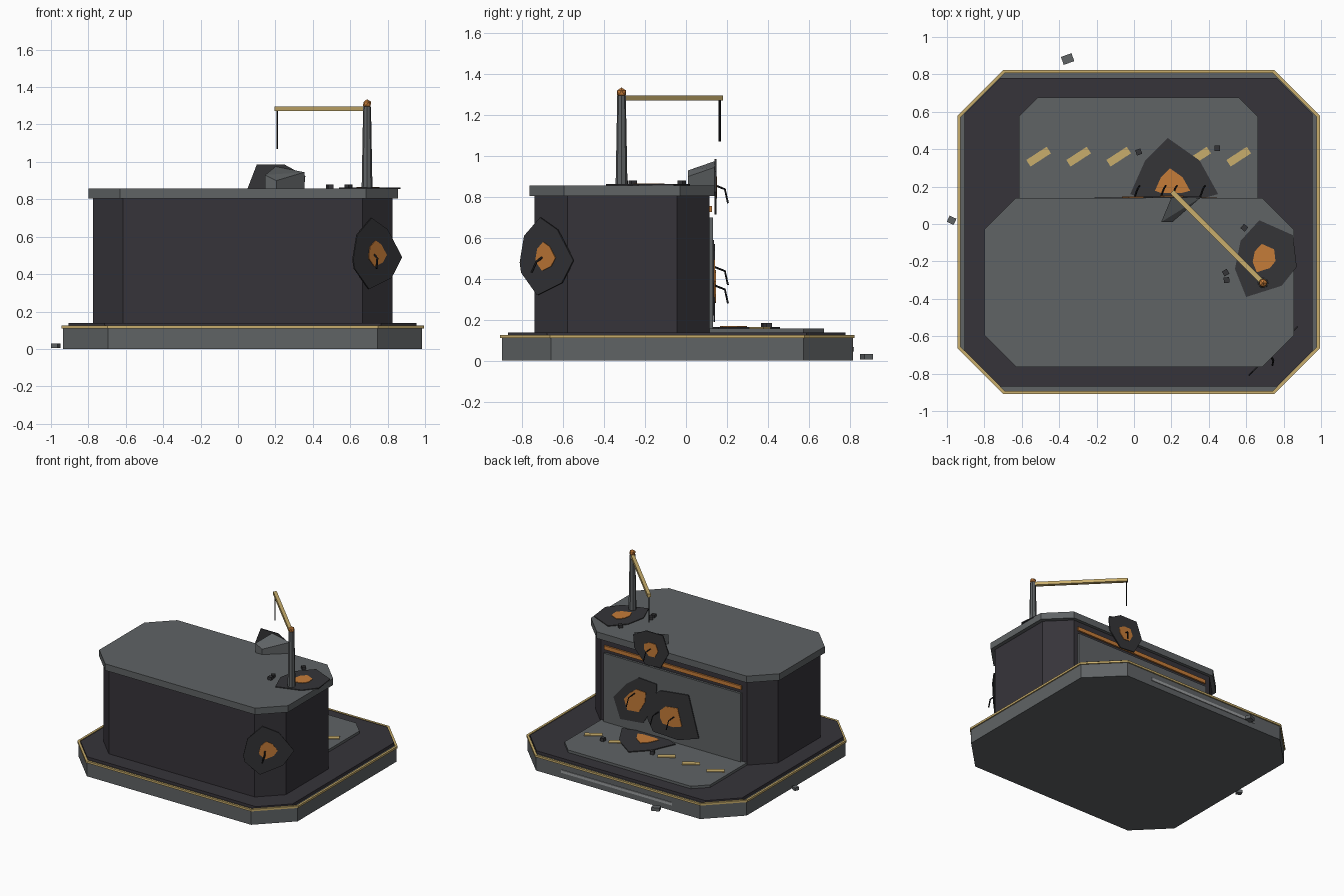
import bpy, bmesh
from math import radians, sqrt
from mathutils import Vector, Matrix

cube = bpy.data.objects.get("Cube")
if cube:
    bpy.data.objects.remove(cube, do_unlink=True)


def material(name, *rgb):
    m = bpy.data.materials.new(name)
    m.use_nodes = True
    m.diffuse_color = (*rgb, 1)
    m.node_tree.nodes["Principled BSDF"].inputs["Base Color"].default_value = (*rgb, 1)
    return m


grey = material("concrete_grey", 0.115, 0.125, 0.13)
dark = material("dark_wall", 0.037, 0.034, 0.042)
scorch = material("scorched", 0.035, 0.035, 0.039)
orange = material("ember_orange", 0.56, 0.2, 0.04)
gold = material("gold", 0.58, 0.42, 0.15)
black = material("wire_black", 0.008, 0.008, 0.009)
pale = material("pale_grey", 0.32, 0.33, 0.34)


def finish(name, bm, mat):
    bmesh.ops.recalc_face_normals(bm, faces=bm.faces)
    mesh = bpy.data.meshes.new(name)
    bm.to_mesh(mesh)
    bm.free()
    mesh.materials.append(mat)
    obj = bpy.data.objects.new(name, mesh)
    bpy.context.collection.objects.link(obj)
    return obj


def prism(name, points, low, high, mat, frame=Matrix()):
    """Extrude a flat outline from low to high along the frame's z."""
    bm = bmesh.new()
    face = bm.faces.new([bm.verts.new((x, y, low)) for x, y in points])
    top = bmesh.ops.extrude_face_region(bm, geom=[face])["geom"]
    verts = [v for v in top if isinstance(v, bmesh.types.BMVert)]
    bmesh.ops.translate(bm, vec=(0, 0, high - low), verts=verts)
    bm.transform(frame)
    return finish(name, bm, mat)


def octagon(x0, x1, y0, y1, back, front=None):
    """Rectangle with cut corners."""
    f = back if front is None else front
    pts = [(x0 + f, y0), (x1 - f, y0), (x1, y0 + f), (x1, y1 - back),
           (x1 - back, y1), (x0 + back, y1), (x0, y1 - back), (x0, y0 + f)]
    return list(dict.fromkeys(pts))


def box(name, centre, size, mat, turn=0):
    bm = bmesh.new()
    bmesh.ops.create_cube(bm, size=1)
    bm.transform(Matrix.Translation(centre) @ Matrix.Rotation(radians(turn), 4, "Z")
                 @ Matrix.Diagonal((*size, 1)))
    return finish(name, bm, mat)


def rod(name, points, radius, mat):
    curve = bpy.data.curves.new(name, "CURVE")
    curve.dimensions = "3D"
    curve.bevel_depth = radius
    curve.bevel_resolution = 0
    curve.use_fill_caps = True
    line = curve.splines.new("POLY")
    line.points.add(len(points) - 1)
    for p, co in zip(line.points, points):
        p.co = (*co, 1)
    curve.materials.append(mat)
    obj = bpy.data.objects.new(name, curve)
    bpy.context.collection.objects.link(obj)


# Base, trim and deck
base = (-0.935, 0.985, -0.9, 0.815)
prism("base", octagon(*base, 0.24), 0, 0.115, grey)
bm = bmesh.new()
rings = []
for grow, z in ((0.009, 0.11), (0.009, 0.126), (-0.008, 0.126), (-0.008, 0.11)):
    x0, x1, y0, y1 = base
    cut = 0.24 + grow * (2 - sqrt(2))
    outline = octagon(x0 - grow, x1 + grow, y0 - grow, y1 + grow, cut)
    rings.append([bm.verts.new((x, y, z)) for x, y in outline])
for a, b in zip(rings, rings[1:] + rings[:1]):
    for i in range(len(a)):
        bm.faces.new((a[i - 1], a[i], b[i], b[i - 1]))
finish("base_trim", bm, gold)
prism("deck", octagon(-0.905, 0.955, -0.87, 0.78, 0.19), 0.11, 0.138, dark)
box("base_light_strip", (0.035, 0.817, 0.055), (0.97, 0.008, 0.022), pale)

# Building body and roof
prism("body", octagon(-0.775, 0.825, -0.74, 0.115, 0.16), 0.135, 0.81, dark)
prism("roof_slab", octagon(-0.8, 0.855, -0.765, 0.14, 0.17), 0.805, 0.857, grey)
box("back_panel", (0.03, 0.12, 0.42), (1.2, 0.024, 0.56), grey)
box("back_stripe", (0.03, 0.118, 0.742), (1.2, 0.02, 0.03), orange)

# Rear apron with slanted markings
prism("apron", octagon(-0.615, 0.662, 0.11, 0.675, 0.1, 0), 0.135, 0.158, grey)
for i in range(6):
    box(f"apron_marking_{i}", (-0.51 + i * 0.214, 0.36, 0.16), (0.13, 0.042, 0.008), gold, 33)


# Blast marks: a scorched plate with a glowing centre
def blast(name, centre, u, n, outline, core=0.4):
    u, n = Vector(u).normalized(), Vector(n).normalized()
    frame = Matrix((u, n.cross(u), n)).transposed().to_4x4()
    frame.translation = centre
    pts = [(a / 100, b / 100) for a, b in outline]
    prism(name + "_scorch", pts, 0, 0.008, scorch, frame)
    prism(name + "_ember", [(a * core, b * core) for a, b in pts], 0.004, 0.012, orange, frame)


blast("corner_blast", (0.738, -0.68, 0.51), (1, 1, 0), (1, -1, 0),
      [(-18, -3), (-15, 10), (-4, 19), (8, 13), (19, -2), (11, -13), (-6, -19), (-17, -8)], 0.37)
blast("roof_blast", (0.69, -0.18, 0.855), (1, 0, 0), (0, 0, 1),
      [(-2, 20), (16, 12), (18, -5), (10, -15), (-9, -21), (-15, -6), (-12, 9)], 0.37)
blast("apron_blast", (0.2, 0.19, 0.157), (1, 0, 0), (0, 0, 1),
      [(-2, 27), (15, 15), (25, -3), (14, -6), (-14, -6), (-22, -3), (-14, 15)])
blast("left_wall_blast", (0.35, 0.13, 0.4), (-1, 0, 0), (0, 1, 0),
      [(3, 19), (19, 18), (18, 3), (7, -16), (-13, -18), (-19, -2), (-8, 11)], 0.5)
blast("right_wall_blast", (0.04, 0.134, 0.35), (-1, 0, 0), (0, 1, 0),
      [(-20, 9), (-9, 19), (16, 22), (25, -10), (7, -16), (-15, -15), (-20, -6)], 0.42)
blast("roof_edge_blast", (0.2, 0.14, 0.845), (-1, 0, 0), (0, 1, 0),
      [(15, 1), (10, 14), (-5, 14), (-16, 8), (-15, -2), (-5, -13), (8, -12)])

# Bent wires sticking out of the blast marks
for i, (x, z) in enumerate([(0.0, 0.37), (0.14, 0.37), (0.35, 0.46), (0.2, 0.86)]):
    rod(f"bent_wire_{i}", [(x, 0.135, z), (x + 0.02, 0.19, z - 0.022), (x + 0.03, 0.205, z - 0.09)],
        0.005, black)
rod("corner_wire", [(0.715, -0.68, 0.52), (0.745, -0.73, 0.485), (0.74, -0.755, 0.43)], 0.006, black)

# Broken roof chunk
bm = bmesh.new()
for x0, x1, y, top in ((0.145, 0.205, 0.01, 0.93), (0.2, 0.355, 0.14, 0.975)):
    for x in (x0, x1):
        for z in (0.855, top - (x == x1) * 0.03):
            bm.verts.new((x, y, z))
bmesh.ops.convex_hull(bm, input=bm.verts)
finish("roof_chunk", bm, grey)

# Crane: tapered post, knob, beam and hanging cable
bm = bmesh.new()
bmesh.ops.create_cone(bm, cap_ends=True, segments=8, radius1=0.029, radius2=0.021, depth=0.44)
bm.transform(Matrix.Translation((0.69, -0.315, 1.075)))
finish("crane_post", bm, grey)
bm = bmesh.new()
bmesh.ops.create_icosphere(bm, subdivisions=1, radius=0.025)
bm.transform(Matrix.Translation((0.69, -0.315, 1.31)))
finish("crane_knob", bm, orange)
box("crane_beam", (0.447, -0.072, 1.284), (0.69, 0.026, 0.025), gold, -45)
rod("crane_cable", [(0.21, 0.165, 1.28), (0.21, 0.165, 1.07)], 0.005, black)

# Loose rubble
rubble = [(0.49, -0.26, 0.868, 30), (0.495, -0.3, 0.868, 5), (0.59, -0.02, 0.868, 50),
          (0.025, 0.385, 0.172, 20), (0.445, 0.405, 0.172, 0)]
for i, (x, y, z, turn) in enumerate(rubble):
    box(f"rubble_{i}", (x, y, z), (0.03, 0.03, 0.025), scorch, turn)
box("ground_rubble_back", (-0.355, 0.882, 0.02), (0.06, 0.045, 0.026), grey, 20)
box("ground_rubble_side", (-0.975, 0.02, 0.017), (0.04, 0.036, 0.024), grey, -25)
